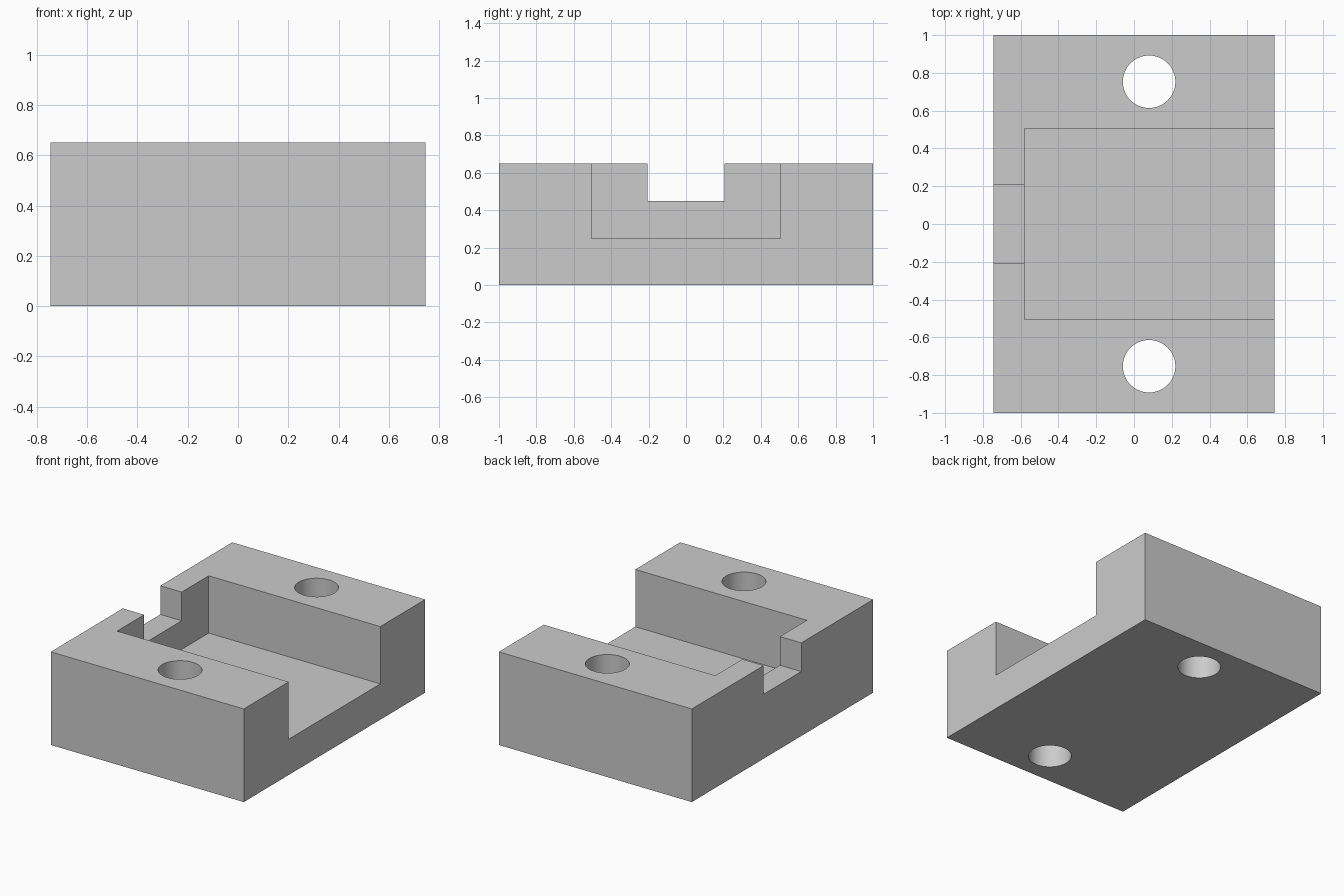
import bpy
import math

if "Cube" in bpy.data.objects:
    bpy.data.objects.remove(bpy.data.objects["Cube"])

HEIGHT = 0.65
HALF_X, HALF_Y = 0.745, 1.0

grey = bpy.data.materials.new("light grey")
grey.use_nodes = True
colour = (0.6, 0.6, 0.6, 1)
grey.diffuse_color = colour
grey.node_tree.nodes["Principled BSDF"].inputs["Base Color"].default_value = colour


def box(name, low, high):
    """Box between two opposite corners."""
    centre = [(a + b) / 2 for a, b in zip(low, high)]
    bpy.ops.mesh.primitive_cube_add(size=1, location=centre)
    obj = bpy.context.object
    obj.name = name
    obj.scale = [b - a for a, b in zip(low, high)]
    bpy.ops.object.transform_apply(location=True, rotation=False, scale=True)
    obj.data.materials.append(grey)
    return obj


def cut(target, cutter):
    """Subtract the cutter, then remove it."""
    mod = target.modifiers.new(cutter.name, "BOOLEAN")
    mod.operation = "DIFFERENCE"
    mod.solver = "EXACT"
    mod.object = cutter
    cutter.hide_render = True
    bpy.context.view_layer.objects.active = target
    bpy.ops.object.modifier_apply(modifier=mod.name)
    bpy.data.objects.remove(cutter)


# Solid block
block = box("mounting_block", (-HALF_X, -HALF_Y, 0), (HALF_X, HALF_Y, HEIGHT))

# Wide channel, open at the top and at the +x side
cut(block, box("channel", (-0.58, -0.505, 0.25), (1, 0.505, 1)))

# Shallow notch through the remaining end wall
cut(block, box("wall_notch", (-1, -0.207, 0.45), (-0.5, 0.207, 1)))

# Vertical bolt hole through each side
for side in (-1, 1):
    bpy.ops.mesh.primitive_cylinder_add(
        vertices=64, radius=0.139, depth=2, location=(0.08, side * 0.753, HEIGHT / 2))
    hole = bpy.context.object
    hole.name = "bolt_hole"
    hole.data.materials.append(grey)
    cut(block, hole)

# Smooth hole walls, crisp edges
bpy.ops.object.select_all(action="DESELECT")
block.select_set(True)
bpy.context.view_layer.objects.active = block
bpy.ops.object.shade_smooth_by_angle(angle=math.radians(30))
